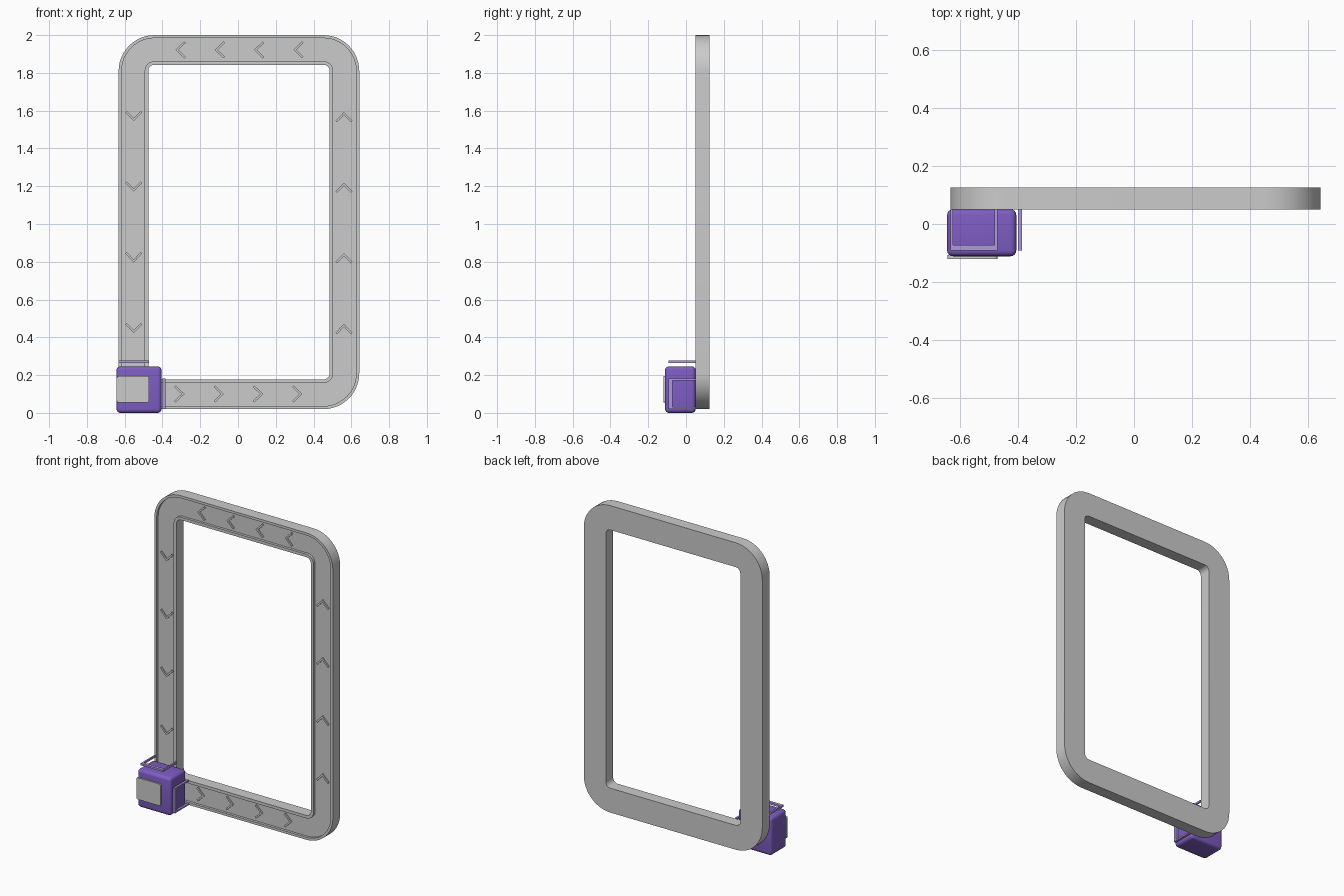
import bpy, bmesh, math
from mathutils import Vector, Matrix

if "Cube" in bpy.data.objects:
    bpy.data.objects.remove(bpy.data.objects["Cube"])


def material(name, rgb):
    m = bpy.data.materials.new(name)
    m.diffuse_color = (*rgb, 1)
    m.use_nodes = True
    m.node_tree.nodes["Principled BSDF"].inputs["Base Color"].default_value = m.diffuse_color
    return m


purple = material("purple", (0.21, 0.11, 0.55))
lilac = material("lilac", (0.42, 0.32, 0.70))


def finish(name, bm, mat=None, smooth=False):
    bmesh.ops.recalc_face_normals(bm, faces=bm.faces[:])
    me = bpy.data.meshes.new(name)
    bm.to_mesh(me)
    bm.free()
    ob = bpy.data.objects.new(name, me)
    bpy.context.collection.objects.link(ob)
    if mat:
        me.materials.append(mat)
    if smooth:
        bpy.ops.object.select_all(action='DESELECT')
        ob.select_set(True)
        bpy.context.view_layer.objects.active = ob
        bpy.ops.object.shade_smooth_by_angle(angle=math.radians(35))
    return ob


def rounded_rect(x0, x1, z0, z1, r, seg):
    pts = []
    corners = [(x1 - r, z1 - r), (x0 + r, z1 - r), (x0 + r, z0 + r), (x1 - r, z0 + r)]
    for q, (cx, cz) in enumerate(corners):
        for i in range(seg + 1):
            a = math.pi / 2 * (q + i / seg)
            pts.append((cx + r * math.cos(a), cz + r * math.sin(a)))
    return pts


def prism(name, pts, to3d, depth, mat=None, smooth=False):
    """Extrude a 2D outline, placed by to3d, along the depth vector."""
    bm = bmesh.new()
    face = bm.faces.new([bm.verts.new(to3d(p)) for p in pts])
    ext = bmesh.ops.extrude_face_region(bm, geom=[face], use_keep_orig=True)
    verts = [g for g in ext["geom"] if isinstance(g, bmesh.types.BMVert)]
    bmesh.ops.translate(bm, verts=verts, vec=Vector(depth))
    return finish(name, bm, mat, smooth)


# Belt frame: channel section (inset, y) carried round a rounded rectangle
section = [(0, .125), (0, .05), (.016, .05), (.016, .066),
           (.138, .066), (.138, .05), (.157, .05), (.157, .125)]
bm = bmesh.new()
rings = []
for d, y in section:
    outline = rounded_rect(-.632 + d, .642 - d, .02 + d, 2.0 - d, .19 - d, 12)
    rings.append([bm.verts.new((x, y, z)) for x, z in outline])
for a, b in zip(rings, rings[1:] + rings[:1]):
    n = len(a)
    for i in range(n):
        j = (i + 1) % n
        bm.faces.new((a[i], a[j], b[j], b[i]))
finish("belt_frame", bm, smooth=True)

# Direction arrows lying in the channel
chevron = [(-.024, .034), (.02, 0), (-.024, -.034), (-.024, -.044),
           (-.014, -.044), (.028, 0), (-.014, .044), (-.024, .044)]
chevron = [(-.022, .045), (.024, 0), (-.022, -.045), (-.030, -.037),
           (.008, 0), (-.030, .037)]


def arrow(name, cx, cz, angle):
    c, s = math.cos(angle), math.sin(angle)
    prism(name, chevron, lambda p: (cx + c * p[0] - s * p[1], .067, cz + s * p[0] + c * p[1]),
          (0, -.009, 0))


for i in range(4):
    x, z = -.307 + i * .208, .447 + i * .374
    arrow(f"bottom_arrow_{i}", x, .10, 0)
    arrow(f"top_arrow_{i}", x, 1.922, math.pi)
    arrow(f"right_arrow_{i}", .561, z, math.pi / 2)
    arrow(f"left_arrow_{i}", -.552, z, -math.pi / 2)

# Corner housing
bm = bmesh.new()
size, centre = (.238, .162, .246), (-.524, -.03, .123)
bmesh.ops.create_cube(bm, size=1, matrix=Matrix.Translation(centre) @ Matrix.Diagonal((*size, 1)))
bmesh.ops.bevel(bm, geom=bm.edges[:], offset=.02, segments=4, profile=.5, affect='EDGES')
finish("corner_housing", bm, purple, smooth=True)

# Grey front plate
prism("front_plate", rounded_rect(-.642, -.47, .055, .195, .01, 4),
      lambda p: (p[0], -.12, p[1]), (0, .014, 0), smooth=True)


# U-shaped guards where the belt enters and leaves, open towards the frame
def guard_outline(a, b):
    w = .01
    return [(a, .05), (a, -.092), (b, -.092), (b, .05),
            (b - w, .05), (b - w, -.072), (a + w, -.072), (a + w, .05)]


prism("top_guard", guard_outline(-.632, -.47), lambda p: (p[0], p[1], .265), (0, 0, .012), lilac)
prism("side_guard", guard_outline(.02, .182), lambda p: (-.399, p[1], p[0]), (.014, 0, 0), lilac)
